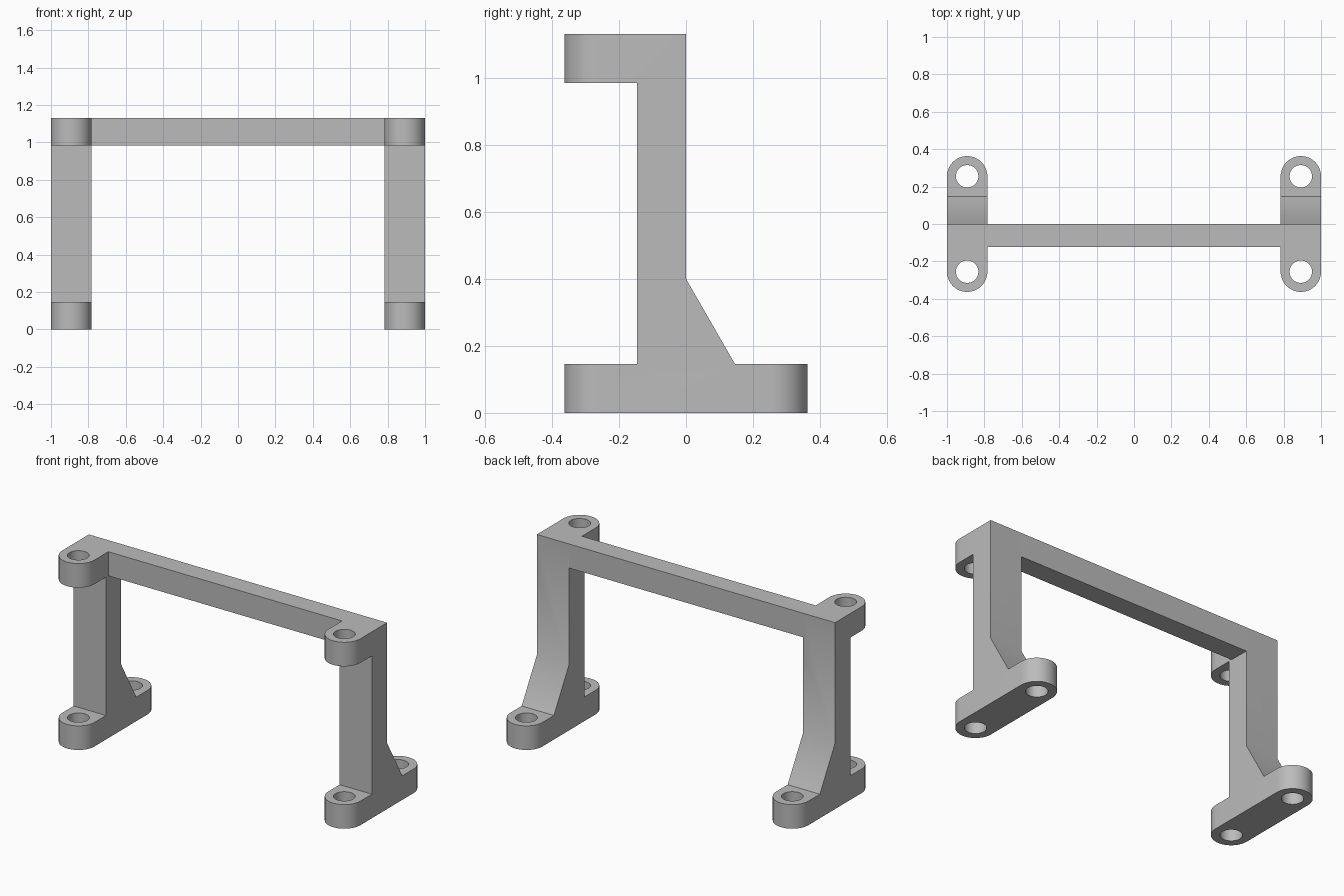
import bpy, bmesh
from math import cos, sin, pi, radians

cube = bpy.data.objects.get("Cube")
if cube:
    bpy.data.objects.remove(cube, do_unlink=True)

HALF_LENGTH = 1.0
WIDTH = 0.216                 # width of each leg
RADIUS = WIDTH / 2
LEG_X = HALF_LENGTH - RADIUS
HOLE_Y = 0.363 - RADIUS       # screw holes share the centres of the rounded ends
HOLE_RADIUS = 0.06
PAD = 0.146                   # thickness of foot, arm and beam
HEIGHT = 1.13

grey = bpy.data.materials.new("plain grey")
grey.use_nodes = True
grey.diffuse_color = (0.5, 0.5, 0.5, 1)
grey.node_tree.nodes["Principled BSDF"].inputs["Base Color"].default_value = (0.5, 0.5, 0.5, 1)


def prism(name, outline, offset):
    """Extrude a closed loop of 3D points along an offset vector."""
    bm = bmesh.new()
    face = bm.faces.new([bm.verts.new(p) for p in outline])
    top = bmesh.ops.extrude_face_region(bm, geom=[face])
    verts = [v for v in top["geom"] if isinstance(v, bmesh.types.BMVert)]
    bmesh.ops.translate(bm, verts=verts, vec=offset)
    bmesh.ops.recalc_face_normals(bm, faces=bm.faces)
    mesh = bpy.data.meshes.new(name)
    bm.to_mesh(mesh)
    bm.free()
    mesh.materials.append(grey)
    obj = bpy.data.objects.new(name, mesh)
    bpy.context.collection.objects.link(obj)
    return obj


def arc(x, y, radius, start, end, steps):
    angles = [start + (end - start) * i / steps for i in range(steps + 1)]
    return [(x + radius * cos(a), y + radius * sin(a), -0.1) for a in angles]


def cut(target, cutter, operation):
    """Apply a boolean and discard its cutter."""
    cutter.hide_render = True
    bpy.ops.object.select_all(action="DESELECT")
    bpy.context.view_layer.objects.active = target
    target.select_set(True)
    mod = target.modifiers.new("cut", "BOOLEAN")
    mod.object, mod.operation, mod.solver = cutter, operation, "EXACT"
    bpy.ops.object.modifier_apply(modifier=mod.name)
    bpy.data.objects.remove(cutter, do_unlink=True)


# Leg side profile: foot, gusset, post and forward arm
side = [(-0.363, 0), (0.363, 0), (0.363, PAD), (PAD, PAD), (0, 0.4), (0, HEIGHT),
        (-0.363, HEIGHT), (-0.363, HEIGHT - PAD), (-PAD, HEIGHT - PAD),
        (-PAD, PAD), (-0.363, PAD)]

for label, sign in (("left", 1), ("right", -1)):
    x = sign * LEG_X
    leg = prism(label + "_leg", [(x - RADIUS, y, z) for y, z in side], (WIDTH, 0, 0))
    # Rounded ends on foot and arm
    plan = arc(x, HOLE_Y, RADIUS, 0, pi, 32) + arc(x, -HOLE_Y, RADIUS, pi, 2 * pi, 32)
    cut(leg, prism("rounding", plan, (0, 0, 2)), "INTERSECT")
    # Screw holes
    for y in (-HOLE_Y, HOLE_Y):
        ring = arc(x, y, HOLE_RADIUS, 0, 2 * pi, 48)[:-1]
        cut(leg, prism("hole", ring, (0, 0, 2)), "DIFFERENCE")
    bpy.ops.object.shade_smooth_by_angle(angle=radians(30))

# Cross beam between the legs
inner = HALF_LENGTH - WIDTH
prism("cross_beam", [(-inner, y, z) for y, z in
                     ((-0.123, HEIGHT - PAD), (0, HEIGHT - PAD), (0, HEIGHT), (-0.123, HEIGHT))],
      (2 * inner, 0, 0))
